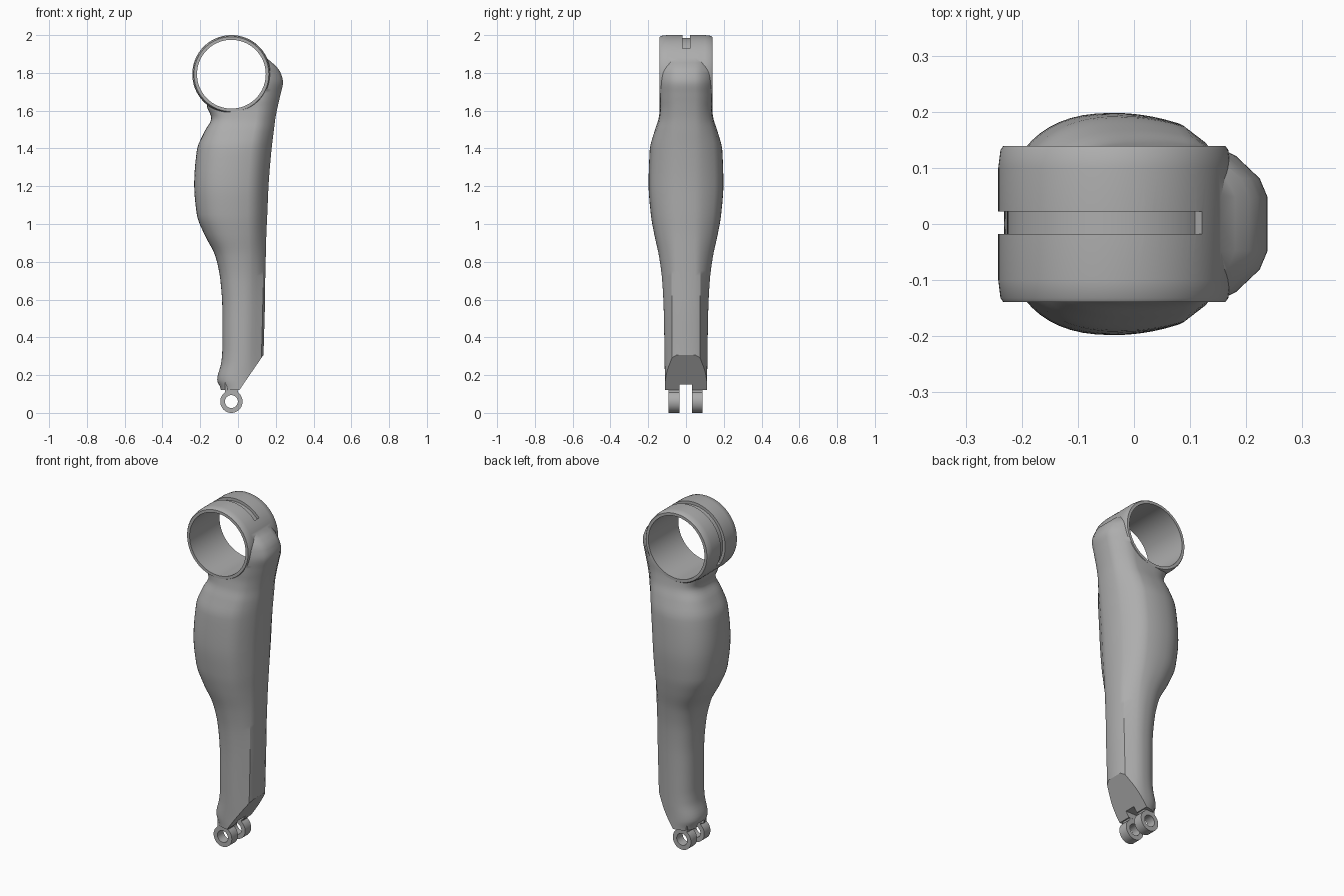
import bpy, bmesh, math
from mathutils import Vector

if "Cube" in bpy.data.objects:
    bpy.data.objects.remove(bpy.data.objects["Cube"], do_unlink=True)

grey = bpy.data.materials.new("plain grey")
grey.use_nodes = True
colour = (0.42, 0.42, 0.42, 1)
grey.diffuse_color = colour
grey.node_tree.nodes["Principled BSDF"].inputs["Base Color"].default_value = colour

RING_X, RING_Z, RING_R, HOLE_R = -0.035, 1.793, 0.207, 0.182
LUG_Z = 0.06


def loft(name, sections, cut=None):
    """Skin a list of equal closed loops, cap the ends, optionally trim by a plane."""
    bm = bmesh.new()
    loops = [[bm.verts.new(p) for p in s] for s in sections]
    n = len(loops[0])
    for a, b in zip(loops, loops[1:]):
        for i in range(n):
            j = (i + 1) % n
            bm.faces.new((a[i], a[j], b[j], b[i]))
    bm.faces.new(loops[0])
    bm.faces.new(loops[-1])
    if cut:
        geom = bm.verts[:] + bm.edges[:] + bm.faces[:]
        bmesh.ops.bisect_plane(bm, geom=geom, plane_co=cut[0], plane_no=cut[1],
                               clear_outer=True)
        bmesh.ops.holes_fill(bm, edges=[e for e in bm.edges if e.is_boundary])
    bmesh.ops.recalc_face_normals(bm, faces=bm.faces[:])
    mesh = bpy.data.meshes.new(name)
    bm.to_mesh(mesh)
    bm.free()
    mesh.materials.append(grey)
    obj = bpy.data.objects.new(name, mesh)
    bpy.context.collection.objects.link(obj)
    return obj


def activate(obj):
    bpy.ops.object.select_all(action='DESELECT')
    obj.select_set(True)
    bpy.context.view_layer.objects.active = obj


def boolean(obj, tool, operation):
    activate(obj)
    mod = obj.modifiers.new("cut", 'BOOLEAN')
    mod.object, mod.operation, mod.solver = tool, operation, 'EXACT'
    bpy.ops.object.modifier_apply(modifier=mod.name)
    bpy.data.objects.remove(tool, do_unlink=True)


def disc(x, z, r, y, n=96):
    return [(x + r * math.cos(math.tau * i / n), y, z + r * math.sin(math.tau * i / n))
            for i in range(n)]


def smooth(obj):
    activate(obj)
    bpy.ops.object.shade_smooth_by_angle(angle=math.radians(30))


# Leg profile: height, -x edge, +x edge, half depth
KEYS = [
    (.12, -.093, .135, .112), (.175, -.11, .135, .112), (.27, -.088, .135, .113),
    (.34, -.083, .136, .114), (.55, -.083, .142, .118), (.7, -.093, .144, .126),
    (.83, -.12, .147, .143), (.945, -.178, .15, .168), (1.05, -.218, .155, .186),
    (1.21, -.232, .162, .198), (1.39, -.218, .177, .192), (1.49, -.177, .189, .167),
    (1.56, -.142, .198, .145), (1.63, -.165, .212, .137), (1.69, -.13, .226, .137),
    (1.75, -.08, .238, .137), (1.81, -.04, .221, .137), (1.92, -.03, .125, .137),
]


def sample(z):
    """Smooth Hermite interpolation of the profile with monotone slopes."""
    i = max(k for k in range(len(KEYS) - 1) if KEYS[k][0] <= z + 1e-6)
    a, b = KEYS[i], KEYS[i + 1]
    h = b[0] - a[0]
    t = (z - a[0]) / h

    def slope(k, c):
        if k in (0, len(KEYS) - 1):
            return 0
        p, q, r = KEYS[k - 1], KEYS[k], KEYS[k + 1]
        s = (q[c] - p[c]) / (q[0] - p[0])
        u = (r[c] - q[c]) / (r[0] - q[0])
        return 2 * s * u / (s + u) if s * u > 0 else 0

    out = []
    for c in (1, 2, 3):
        bend = t * t * (3 - 2 * t)
        out.append(a[c] + (b[c] - a[c]) * bend
                   + h * t * (1 - t) * ((1 - t) * slope(i, c) - t * slope(i + 1, c)))
    return out


def leg_section(z):
    """Rounded on the -x side, flat strip with chamfers on the +x side."""
    xl, xr, w = sample(z)
    c = .05 + .02 * min(1, z / 1.7)
    blend = min(1, max(0, (z - 1.4) / .25))
    w2 = w * (.87 + .11 * blend)
    xm = (xl + xr) / 2
    flat, corner = Vector((xr, min(.068, w2 * .7))), Vector((xr - c, w2))
    half = [Vector((xr, 0)), flat - Vector((0, .02)), flat.lerp(corner, .2),
            flat.lerp(corner, .8)]
    steps = 6
    for i in range(1, steps + 1):
        t = i / steps
        half.append(Vector((corner.x + (xm - corner.x) * t, w2 + (w - w2) * t * (2 - t))))
    power = 2 / (2.4 + blend)
    steps = 14
    for i in range(1, steps + 1):
        a = math.pi / 2 * i / steps
        ca = max(0, math.cos(a))
        half.append(Vector((xm - (xm - xl) * math.sin(a) ** power, w * ca ** power)))
    half[-1].y = 0
    mirrored = [Vector((p.x, -p.y)) for p in half[-2:0:-1]]
    return [(p.x, p.y, z) for p in half + mirrored]


# Leg body, trimmed obliquely at the foot
levels = []
for a, b in zip(KEYS, KEYS[1:]):
    levels += [a[0] + (b[0] - a[0]) * k / 5 for k in range(5)]
levels.append(KEYS[-1][0])
leg = loft("leg_body", [leg_section(z) for z in levels],
           cut=((.135, 0, .307), (.182, 0, -.125)))

# Collar at the top with softened rims
rims = [(-.139, .198), (-.132, .203), (-.1, RING_R), (.1, RING_R), (.132, .203), (.139, .198)]
boolean(leg, loft("collar", [disc(RING_X, RING_Z, r, y) for y, r in rims]), 'UNION')
boolean(leg, loft("bore", [disc(RING_X, RING_Z, HOLE_R, y) for y in (-.4, .4)]), 'DIFFERENCE')

# Shallow slot around the collar
slot = []
for i in range(41):
    a = math.radians(41 + 170 * i / 40)
    slot.append([(RING_X + r * math.cos(a), y, RING_Z + r * math.sin(a))
                 for r, y in ((.191, -.018), (.25, -.018), (.25, .022), (.191, .022))])
boolean(leg, loft("slot", slot), 'DIFFERENCE')

# Notch between the lugs
notch = [[(x, y, z) for y, z in ((-.034, .05), (.031, .05), (.031, .15), (-.034, .15))]
         for x in (-.3, .3)]
boolean(leg, loft("notch", notch), 'DIFFERENCE')
smooth(leg)


# Pair of pierced lugs at the foot
def lug_outline(y):
    points = [(-.002, y, .16), (-.068, y, .16)]
    for i in range(49):
        a = math.radians(125 + 290 * i / 48)
        points.append((RING_X + .059 * math.cos(a), y, LUG_Z + .06 * math.sin(a)))
    return points


for name, near, far in (("front_lug", -.092, -.035), ("back_lug", .032, .088)):
    lug = loft(name, [lug_outline(near), lug_outline(far)])
    boolean(lug, loft("pin_hole", [disc(RING_X, LUG_Z, .034, y, 48) for y in (-.3, .3)]),
            'DIFFERENCE')
    smooth(lug)
